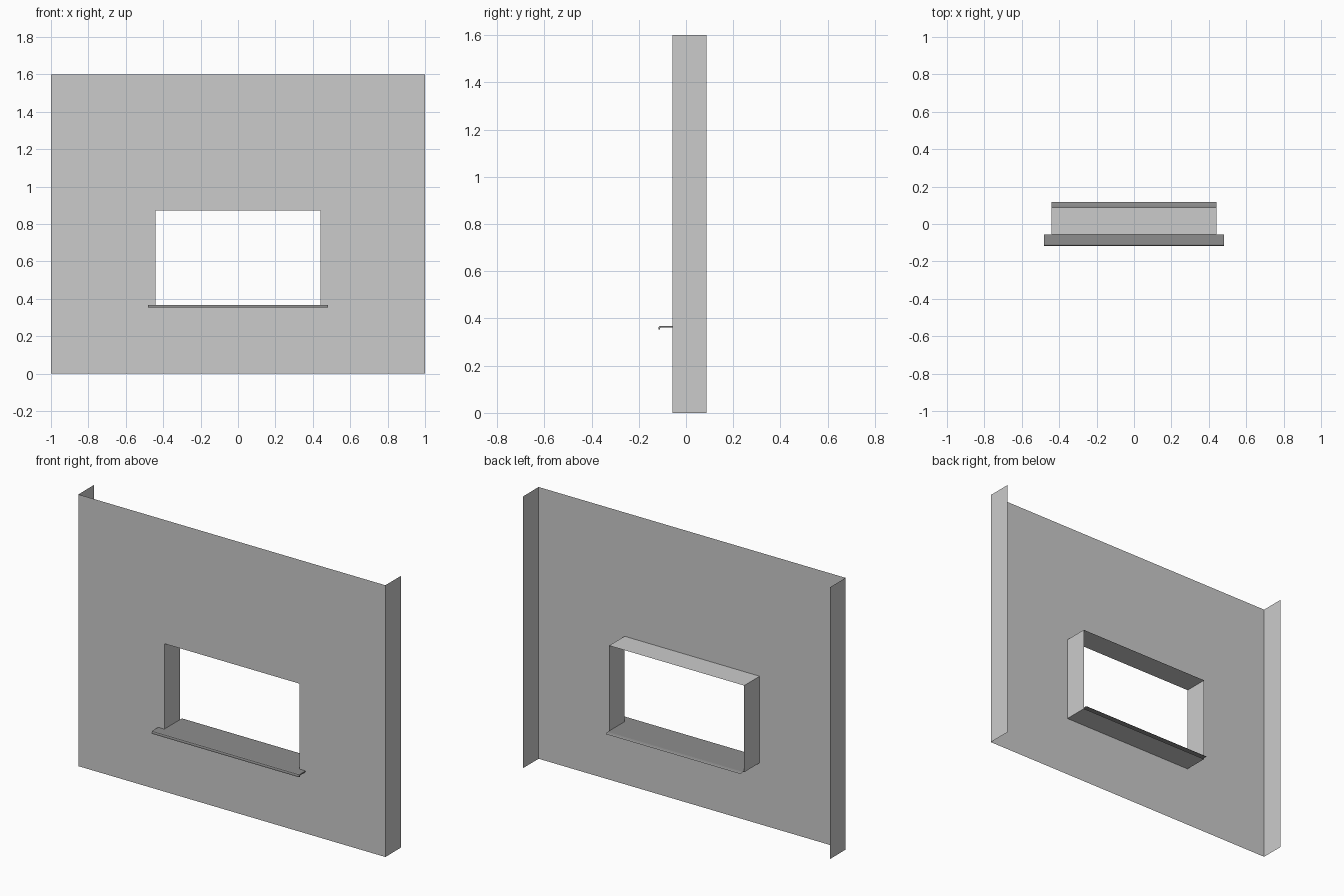
import bpy, bmesh

if "Cube" in bpy.data.objects:
    bpy.data.objects.remove(bpy.data.objects["Cube"])

YF, YB = -0.057, 0.087            # wall front plane and depth of the returns
HX, Z0, Z1 = 0.44, 0.361, 0.871   # window opening


def make_object(name, build, mat=None):
    bm = bmesh.new()
    build(bm)
    bmesh.ops.remove_doubles(bm, verts=bm.verts, dist=1e-5)
    me = bpy.data.meshes.new(name)
    bm.to_mesh(me)
    bm.free()
    ob = bpy.data.objects.new(name, me)
    bpy.context.collection.objects.link(ob)
    if mat:
        me.materials.append(mat)
    return ob


def face(bm, pts):
    return bm.faces.new([bm.verts.new(p) for p in pts])


def strip(bm, profile, half):
    """Sweep a (y, z) profile across the width."""
    for (ya, za), (yb, zb) in zip(profile, profile[1:]):
        face(bm, [(-half, ya, za), (half, ya, za), (half, yb, zb), (-half, yb, zb)])


# Wall sheet with an opening, plus the two end returns
def build_wall(bm):
    xs, zs = (-1, -HX, HX, 1), (0, Z0, Z1, 1.6)
    for i in range(3):
        for k in range(3):
            if (i, k) != (1, 1):
                a, b, c, d = xs[i], xs[i + 1], zs[k], zs[k + 1]
                face(bm, [(a, YF, c), (b, YF, c), (b, YF, d), (a, YF, d)])
    for s in (-1, 1):
        face(bm, [(s, YF, 0), (s, YB, 0), (s, YB, 1.6), (s, YF, 1.6)][::s])
    # merge the coplanar front cells
    bmesh.ops.remove_doubles(bm, verts=bm.verts, dist=1e-5)
    bmesh.ops.dissolve_limit(bm, angle_limit=0.01, verts=bm.verts, edges=bm.edges)


# Reveal lining the opening
def build_reveal(bm):
    loop = [(-HX, Z0), (HX, Z0), (HX, Z1), (-HX, Z1)]
    for (xa, za), (xb, zb) in zip(loop, loop[1:] + loop[:1]):
        face(bm, [(xa, YF, za), (xa, YB, za), (xb, YB, zb), (xb, YF, zb)])


# Sill: wide rounded nose in front, narrow board through the opening
def build_nose(bm):
    prof = [(YF, 0.368), (-0.109, 0.368), (-0.114, 0.366), (-0.117, 0.361),
            (-0.117, 0.353), (-0.111, 0.353), (-0.111, 0.359), (-0.108, 0.361),
            (YF, 0.361)]
    strip(bm, prof, 0.48)
    for s in (-1, 1):
        face(bm, [(s * 0.48, y, z) for y, z in prof][::s])


def build_board(bm):
    strip(bm, [(YF, 0.368), (0.1, 0.368), (0.111, 0.366), (0.117, 0.361)], HX)


sill_mat = bpy.data.materials.new("dark_sill")
sill_mat.diffuse_color = (0.27, 0.27, 0.27, 1)
sill_mat.use_nodes = True
sill_mat.node_tree.nodes["Principled BSDF"].inputs["Base Color"].default_value = sill_mat.diffuse_color

make_object("wall_panel", build_wall)
make_object("window_reveal", build_reveal)
make_object("sill_nose", build_nose, sill_mat)
make_object("sill_board", build_board, sill_mat)
